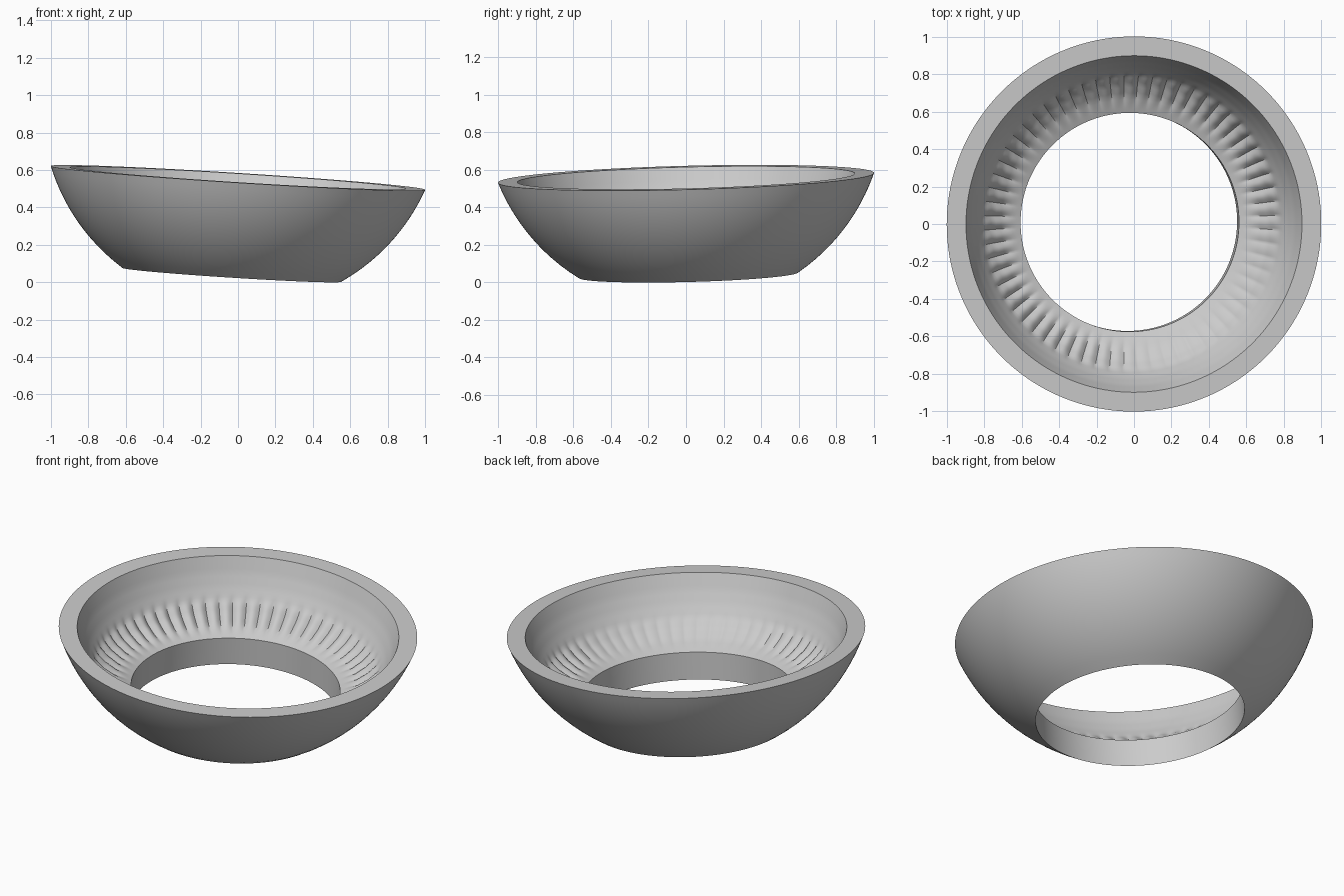
import bpy, math
from mathutils import Vector, Matrix

if "Cube" in bpy.data.objects:
    bpy.data.objects.remove(bpy.data.objects["Cube"])

FLUTES, SEG = 64, 512

def smooth(a, b, x):
    t = max(0.0, min(1.0, (x - a) / (b - a)))
    return t * t * (3 - 2 * t)

# outer shell: band of a sphere, from base hole up to rim
profile = []
C, R = 0.898, 1.072
for i in range(15):
    h = 0.52 * i / 14
    profile.append((math.sqrt(R * R - (h - C) ** 2), h))
# flat rim
profile.append((0.90, 0.52))
# inner wall and fluted floor, densely sampled between a few key points
keys = [(0.90, 0.52), (0.865, 0.43), (0.83, 0.36), (0.79, 0.295),
        (0.74, 0.245), (0.68, 0.205), (0.585, 0.165)]
inner_start = len(profile)
for (r0, h0), (r1, h1) in zip(keys, keys[1:]):
    for k in range(1, 5):
        t = k / 4
        profile.append((r0 + (r1 - r0) * t, h0 + (h1 - h0) * t))

# tilted axis of the whole ring
rot = Vector((0, 0, 1)).rotation_difference(Vector((0.0635, -0.026, 1)).normalized())
tilt = Matrix.Translation((-0.033, 0.0135, 0.0395)) @ rot.to_matrix().to_4x4()

# spin the profile, adding the rounded flutes on the inside
verts, faces = [], []
n = len(profile)
for s in range(SEG):
    a = 2 * math.pi * s / SEG
    fade = 0.25 + 0.75 * smooth(0.05, 0.3, (1 - math.cos(a + math.radians(48))) / 2)
    wave = abs(math.cos(a * FLUTES / 2)) - 0.64
    for i, (r, h) in enumerate(profile):
        if i >= inner_start:
            env = smooth(0.61, 0.70, r) * (1 - smooth(0.765, 0.81, r))
            d = 0.018 * fade * env * wave
            r, h = r - d * 0.65, h + d * 0.75
        verts.append(tilt @ Vector((r * math.cos(a), r * math.sin(a), h)))
for s in range(SEG):
    t = (s + 1) % SEG
    for i in range(n):
        j = (i + 1) % n
        faces.append((s * n + i, t * n + i, t * n + j, s * n + j))

mesh = bpy.data.meshes.new("fluted_ring_bowl")
mesh.from_pydata(verts, [], faces)
mesh.update()
bowl = bpy.data.objects.new("fluted_ring_bowl", mesh)
bpy.context.collection.objects.link(bowl)
bpy.context.view_layer.objects.active = bowl
bowl.select_set(True)
bpy.ops.object.shade_smooth_by_angle(angle=math.radians(40))
